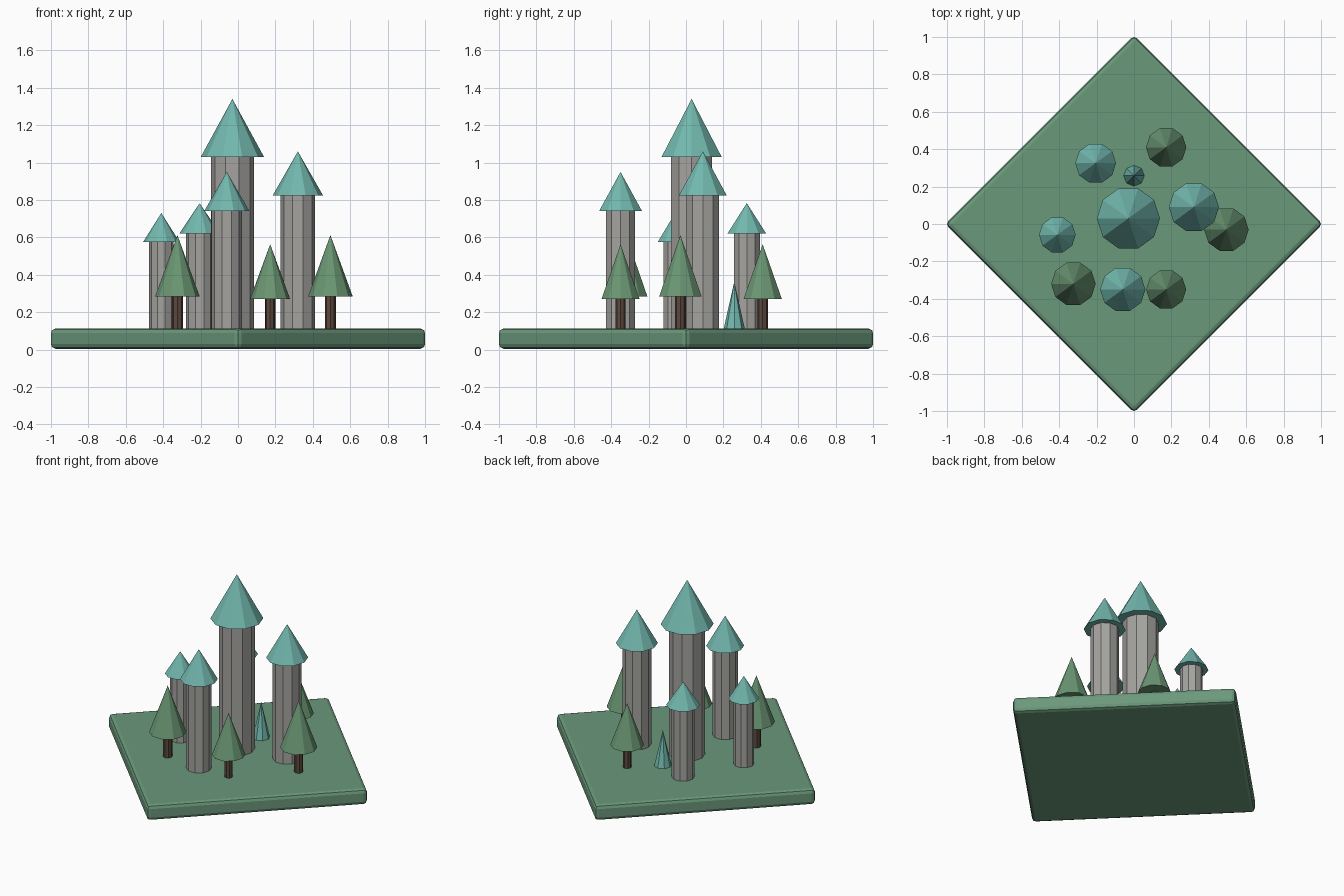
import bpy, math

if "Cube" in bpy.data.objects:
    bpy.data.objects.remove(bpy.data.objects["Cube"])


def lin(c):
    c /= 255
    return c / 12.92 if c <= 0.04045 else ((c + 0.055) / 1.055) ** 2.4


def material(name, r, g, b):
    m = bpy.data.materials.new(name)
    m.diffuse_color = (lin(r), lin(g), lin(b), 1)
    m.use_nodes = True
    m.node_tree.nodes["Principled BSDF"].inputs["Base Color"].default_value = m.diffuse_color
    return m


GRASS = material("grass green", 107, 152, 123)
LEAF = material("tree green", 106, 150, 115)
STONE = material("stone grey", 165, 164, 160)
TEAL = material("roof teal", 114, 184, 174)
BARK = material("bark brown", 92, 73, 62)


def cone(name, x, y, z0, z1, r0, r1, mat, sides=10):
    """Faceted cone or cylinder between two heights, a corner facing +x."""
    bpy.ops.mesh.primitive_cone_add(vertices=sides, radius1=r0, radius2=r1,
                                    depth=z1 - z0, location=(x, y, (z0 + z1) / 2),
                                    rotation=(0, 0, math.pi / 2))
    ob = bpy.context.object
    ob.name = name
    ob.data.materials.append(mat)
    return ob


# Diamond ground slab with rounded edges
BOTTOM, TOP = 0.004, 0.114
side = math.sqrt(2) * 1.01
bpy.ops.mesh.primitive_cube_add(size=1, location=(0, 0, (BOTTOM + TOP) / 2),
                                rotation=(0, 0, math.pi / 4))
base = bpy.context.object
base.name = "ground_slab"
base.scale = (side, side, TOP - BOTTOM)
bpy.ops.object.transform_apply(location=False, rotation=True, scale=True)
bevel = base.modifiers.new("rounded edges", "BEVEL")
bevel.width = 0.025
bevel.segments = 2
base.data.materials.append(GRASS)

# Towers: x, y, wall radius, wall top, roof radius, roof tip
towers = [
    (-0.03, 0.03, 0.115, 1.03, 0.169, 1.34),
    (0.32, 0.09, 0.092, 0.825, 0.134, 1.06),
    (-0.06, -0.35, 0.081, 0.74, 0.121, 0.95),
    (-0.205, 0.325, 0.073, 0.62, 0.109, 0.783),
    (-0.41, -0.058, 0.066, 0.575, 0.098, 0.73),
]
for i, (x, y, rw, zw, rr, zt) in enumerate(towers, 1):
    cone(f"tower_wall_{i}", x, y, TOP - 0.02, zw + 0.002, rw, rw, STONE)
    cone(f"tower_roof_{i}", x, y, zw, zt, rr, 0, TEAL)

# Small spire standing on the ground behind the main tower
cone("ground_spire", 0.0, 0.258, TOP - 0.005, 0.363, 0.057, 0, TEAL, 8)

# Trees: x, y, trunk radius, crown base, crown radius, crown tip
trees = [
    (-0.324, -0.32, 0.03, 0.285, 0.119, 0.612),
    (0.172, -0.35, 0.026, 0.27, 0.107, 0.563),
    (0.494, -0.03, 0.029, 0.285, 0.119, 0.612),
    (0.172, 0.41, 0.028, 0.27, 0.108, 0.563),
]
for i, (x, y, rt, zc, rc, zt) in enumerate(trees, 1):
    cone(f"tree_trunk_{i}", x, y, TOP - 0.02, zc + 0.002, rt, rt, BARK, 8)
    cone(f"tree_crown_{i}", x, y, zc, zt, rc, 0, LEAF)
